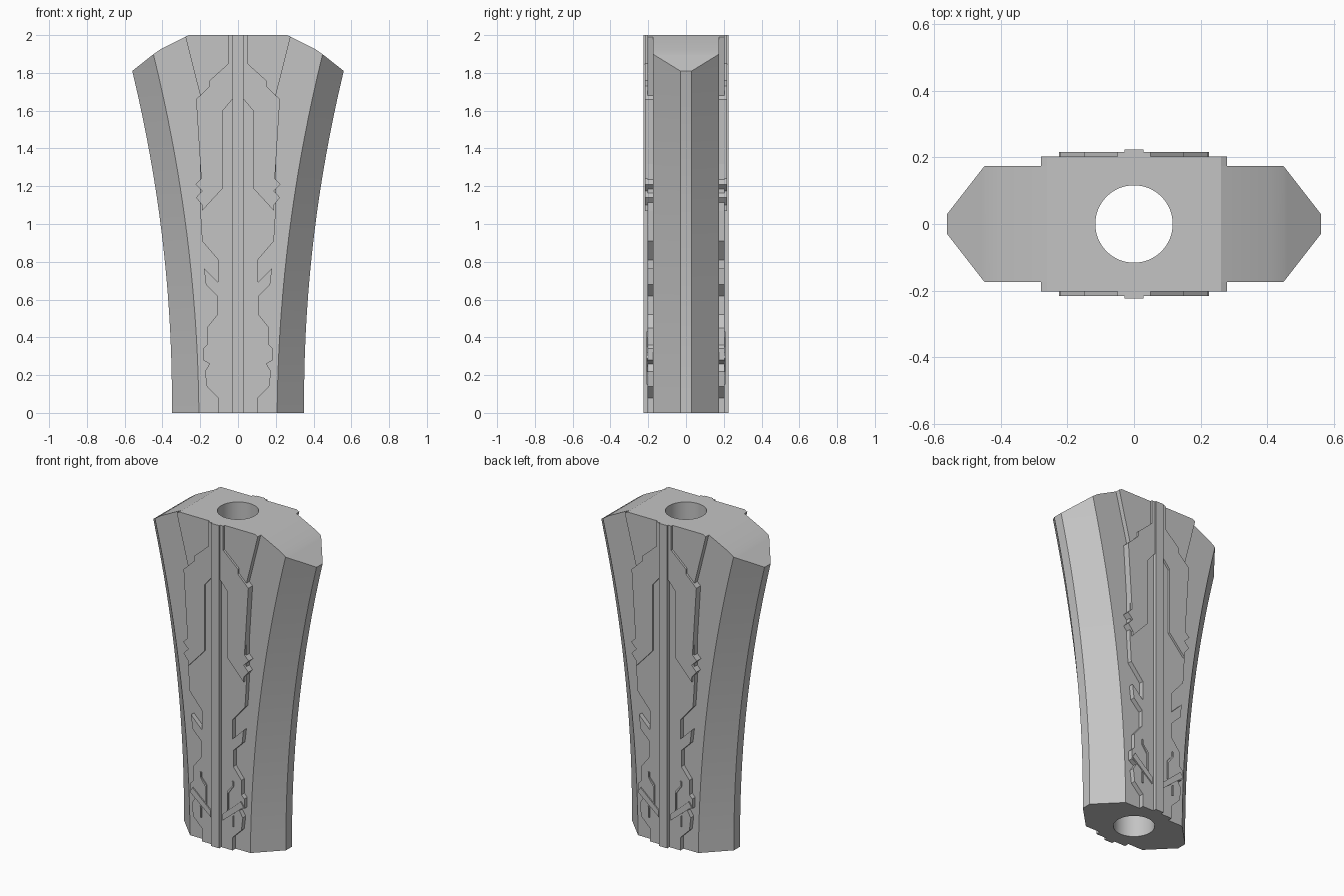
import bpy, bmesh

if "Cube" in bpy.data.objects:
    bpy.data.objects.remove(bpy.data.objects["Cube"])

grey = bpy.data.materials.new("plain_grey")
grey.use_nodes = True
grey.diffuse_color = (0.55, 0.55, 0.55, 1)
grey.node_tree.nodes["Principled BSDF"].inputs["Base Color"].default_value = (0.55, 0.55, 0.55, 1)


def finish(name, bm):
    bmesh.ops.recalc_face_normals(bm, faces=bm.faces)
    mesh = bpy.data.meshes.new(name)
    bm.to_mesh(mesh)
    bm.free()
    ob = bpy.data.objects.new(name, mesh)
    bpy.context.collection.objects.link(ob)
    mesh.materials.append(grey)
    return ob


def prism(bm, outline, y0, y1):
    """Solid from an (x, z) outline running from y0 to y1."""
    near = [bm.verts.new((x, y0, z)) for x, z in outline]
    far = [bm.verts.new((x, y1, z)) for x, z in outline]
    bm.faces.new(near)
    bm.faces.new(far)
    for i in range(len(outline)):
        j = (i + 1) % len(outline)
        bm.faces.new((near[i], near[j], far[j], far[i]))


def panel(name, outlines, depth):
    """Raised plates repeated left, right, front and back."""
    bm = bmesh.new()
    for outline in outlines:
        for sx in (1, -1):
            for sy in (1, -1):
                prism(bm, [(sx * x, z) for x, z in outline], sy * 0.16, sy * depth)
    return finish(name, bm)


def apply_boolean(ob, cutter, operation):
    mod = ob.modifiers.new("cut", "BOOLEAN")
    mod.object, mod.operation, mod.solver = cutter, operation, "EXACT"
    bpy.context.view_layer.objects.active = ob
    bpy.ops.object.modifier_apply(modifier=mod.name)
    bpy.data.objects.remove(cutter)


# Flared body: eight-sided rings lofted upward
bm = bmesh.new()
rings = []
steps = 20
for i in range(steps + 1):
    z = 2.1 * i / steps
    edge = 0.207 + 0.008 * z + 0.0626 * z * z
    rim = 0.35 - 0.009 * z + 0.069 * z * z
    quarter = [(rim, 0.03), (edge, 0.174)]
    ring = quarter + [(-x, y) for x, y in reversed(quarter)]
    ring += [(-x, -y) for x, y in ring]
    rings.append([bm.verts.new((x, y, z)) for x, y in ring])
for a, b in zip(rings, rings[1:]):
    for k in range(8):
        n = (k + 1) % 8
        bm.faces.new((a[k], a[n], b[n], b[k]))
bm.faces.new(rings[0])
bm.faces.new(rings[-1])
body = finish("body", bm)

# Sloping shoulders trimmed from the top
half = [(0.8, -0.5), (0.8, 1.62), (0.56, 1.81), (0.45, 1.897), (0.41, 1.925), (0.26, 2)]
half[0] = (0.8, 0)
bm = bmesh.new()
prism(bm, half + [(-x, z) for x, z in reversed(half)], -0.5, 0.5)
apply_boolean(body, finish("shoulder_cutter", bm), "INTERSECT")

# Round bore through the full height
bpy.ops.mesh.primitive_cylinder_add(vertices=64, radius=0.116, depth=3, location=(0, 0, 1))
bore = bpy.context.object
bore.data.materials.append(grey)
apply_boolean(body, bore, "DIFFERENCE")
bpy.ops.object.select_all(action="DESELECT")
body.select_set(True)
bpy.context.view_layer.objects.active = body
bpy.ops.object.shade_smooth_by_angle(angle=0.36)

# Stepped base plate with a jagged outer edge
panel("base_plate", [[
    (0, 2), (0.26, 2), (0.278, 1.99), (0.2, 1.68), (0.2, 1.07), (0.19, 0.91),
    (0.105, 0.81), (0.105, 0.69), (0.18, 0.765), (0.17, 0.68), (0.11, 0.62),
    (0.11, 0.52), (0.165, 0.45), (0.165, 0.36), (0.185, 0.34), (0.185, 0.28),
    (0.15, 0.26), (0.175, 0.22), (0.165, 0.14), (0.105, 0.08), (0.105, 0), (0, 0),
]], 0.203)

# Bent upper trace with notched lower end
panel("upper_trace", [[
    (0.02, 2), (0.05, 2), (0.05, 1.85), (0.15, 1.76), (0.15, 1.73), (0.222, 1.66),
    (0.195, 1.24), (0.225, 1.21), (0.19, 1.175), (0.222, 1.14), (0.19, 1.1),
    (0.19, 1.07), (0.08, 1.19), (0.08, 1.6), (0.03, 1.66), (0.02, 1.66),
]], 0.216)

# Small diagonal traces near the foot
panel("lower_traces", [
    [(0.04, 0.17), (0.04, 0.21), (0.165, 0.32), (0.185, 0.29)],
    [(0.105, 0.43), (0.115, 0.43), (0.115, 0.4), (0.08, 0.35), (0.08, 0.25),
     (0.07, 0.24), (0.07, 0.36), (0.105, 0.4)],
    [(0.105, 0.15), (0.115, 0.15), (0.115, 0.22), (0.105, 0.21)],
], 0.21)

# Central spine on both faces
bm = bmesh.new()
for s in (1, -1):
    prism(bm, [(-0.028, 0), (0.028, 0), (0.028, 2), (-0.028, 2)], s * 0.16, s * 0.224)
finish("center_spine", bm)
